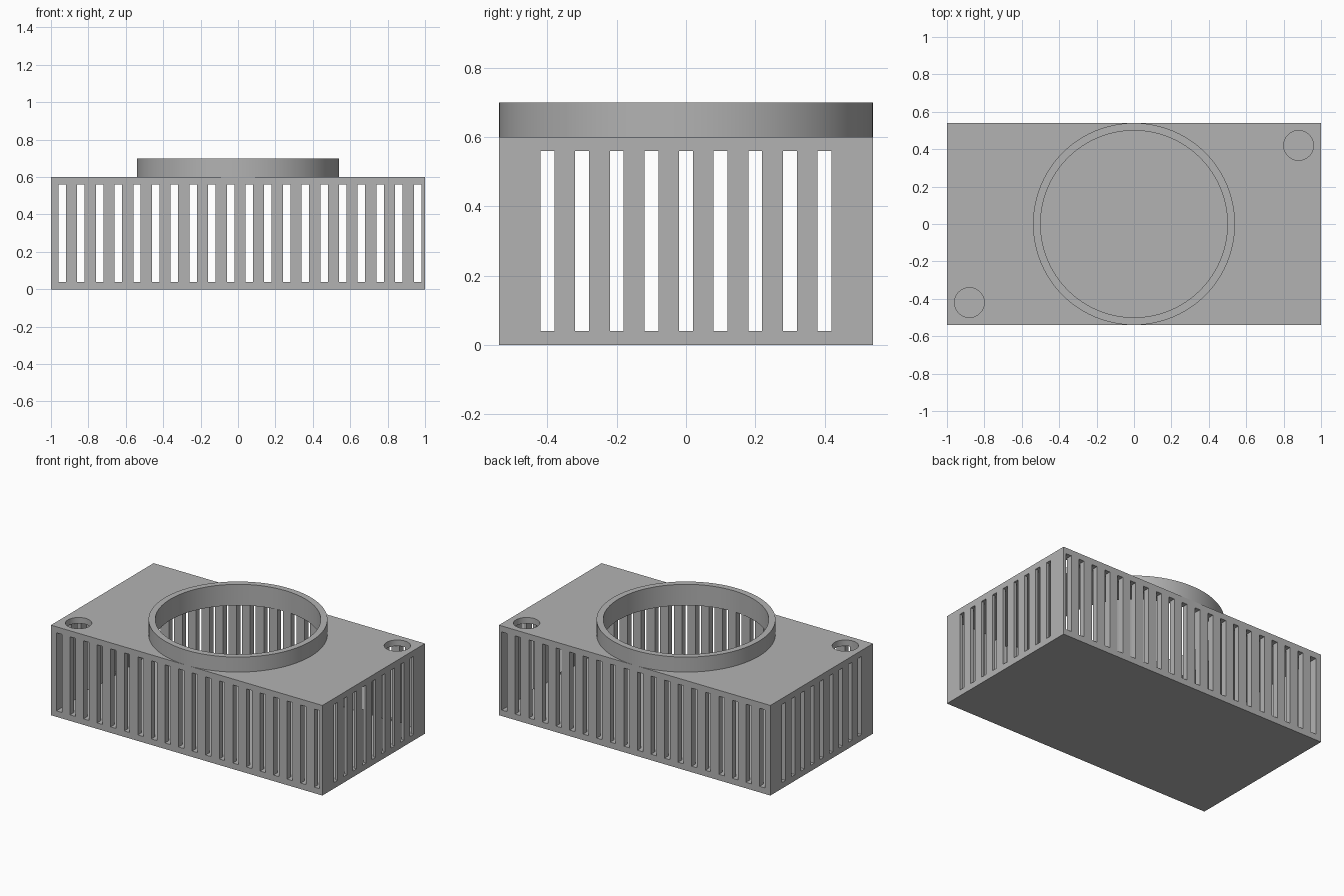
import bpy, bmesh, math

if "Cube" in bpy.data.objects:
    bpy.data.objects.remove(bpy.data.objects["Cube"])

grey = bpy.data.materials.new("plain grey")
grey.diffuse_color = (0.45, 0.45, 0.45, 1)
grey.use_nodes = True
grey.node_tree.nodes["Principled BSDF"].inputs["Base Color"].default_value = grey.diffuse_color


def new_object(name, bm):
    bmesh.ops.recalc_face_normals(bm, faces=bm.faces)
    mesh = bpy.data.meshes.new(name)
    bm.to_mesh(mesh)
    bm.free()
    mesh.materials.append(grey)
    obj = bpy.data.objects.new(name, mesh)
    bpy.context.collection.objects.link(obj)
    return obj


# Plan dimensions: outer half sizes, wall thickness, slot ranges
HX, HY, H, T = 1.0, 0.54, 0.6, 0.04
x_slots = [(-0.96 + 0.1 * i, -0.92 + 0.1 * i) for i in range(20)]
y_slots = [(-0.42 + 0.1 * i, -0.38 + 0.1 * i) for i in range(9)]


def breaks(half, slots):
    vals = [-half, -half + T, half - T, half] + [v for s in slots for v in s]
    return sorted({round(v, 4) for v in vals})


xs, ys, zs = breaks(HX, x_slots), breaks(HY, y_slots), [0, T, H - T, H]


def solid(i, j, k):
    """True where the slotted hollow box has material."""
    if not (0 <= i < len(xs) - 1 and 0 <= j < len(ys) - 1 and 0 <= k < 3):
        return False
    if k != 1:
        return True
    x, y = (xs[i] + xs[i + 1]) / 2, (ys[j] + ys[j + 1]) / 2
    cavity = abs(x) < HX - T and abs(y) < HY - T
    slot = any(a < x < b for a, b in x_slots) or any(a < y < b for a, b in y_slots)
    return not (cavity or slot)


# Slotted housing: boundary faces of the solid cells, merged into large flat faces
bm = bmesh.new()
corners = {}


def vert(i, j, k):
    if (i, j, k) not in corners:
        corners[i, j, k] = bm.verts.new((xs[i], ys[j], zs[k]))
    return corners[i, j, k]


for i in range(len(xs) - 1):
    for j in range(len(ys) - 1):
        for k in range(3):
            if not solid(i, j, k):
                continue
            for axis in range(3):
                for side in (0, 1):
                    n = [i, j, k]
                    n[axis] += 2 * side - 1
                    if solid(*n):
                        continue
                    quad = []
                    for a, b in ((0, 0), (1, 0), (1, 1), (0, 1)):
                        c = [i, j, k]
                        c[axis] += side
                        c[(axis + 1) % 3] += a
                        c[(axis + 2) % 3] += b
                        quad.append(vert(*c))
                    bm.faces.new(quad if side else quad[::-1])
housing = new_object("slotted_housing", bm)

# Round openings through the roof: large centre hole and two corner holes
for n, (x, y, r, seg) in enumerate([(0, 0, 0.4995, 96), (0.88, 0.42, 0.0796, 48),
                                    (-0.88, -0.42, 0.0796, 48)]):
    bm = bmesh.new()
    bmesh.ops.create_cone(bm, cap_ends=True, segments=seg, radius1=r, radius2=r, depth=0.2)
    bmesh.ops.translate(bm, verts=bm.verts, vec=(x, y, H))
    cutter = new_object("hole_cutter_%d" % n, bm)
    cutter.hide_render = True
    cutter.hide_set(True)
    mod = housing.modifiers.new("roof_hole", 'BOOLEAN')
    mod.operation, mod.solver, mod.object = 'DIFFERENCE', 'EXACT', cutter

# Collar ring standing on the roof
bm = bmesh.new()
SEG = 96
rows = [[bm.verts.new((r * math.cos(2 * math.pi * s / SEG), r * math.sin(2 * math.pi * s / SEG), z))
         for s in range(SEG)] for r, z in ((0.54, H), (0.54, 0.7), (0.4995, 0.7), (0.4995, H))]
for a in range(4):
    for s in range(SEG):
        t, b = (s + 1) % SEG, (a + 1) % 4
        bm.faces.new((rows[a][s], rows[a][t], rows[b][t], rows[b][s]))
collar = new_object("collar_ring", bm)

# Smooth round surfaces, sharp edges kept
for obj in (housing, collar):
    bpy.ops.object.select_all(action='DESELECT')
    obj.select_set(True)
    bpy.context.view_layer.objects.active = obj
    for mod in list(obj.modifiers):
        bpy.ops.object.modifier_apply(modifier=mod.name)
    bm = bmesh.new()
    bm.from_mesh(obj.data)
    bmesh.ops.dissolve_limit(bm, angle_limit=0.01, verts=bm.verts, edges=bm.edges)
    bm.to_mesh(obj.data)
    bm.free()
    bpy.ops.object.shade_smooth_by_angle(angle=math.radians(30))
